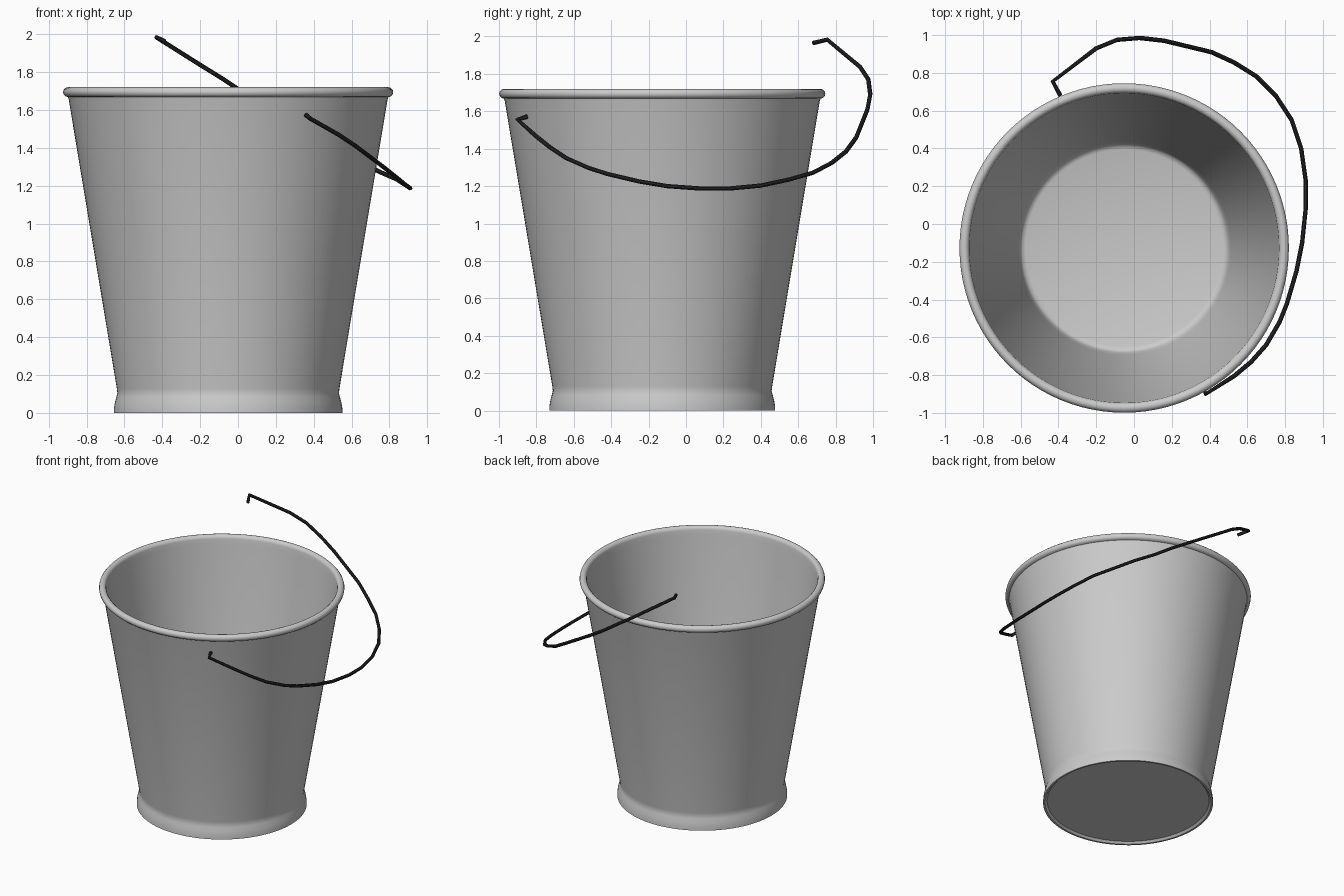
import bpy, math

if "Cube" in bpy.data.objects:
    bpy.data.objects.remove(bpy.data.objects["Cube"])

CX, CY = -0.052, -0.127


def lathe(name, profile, segs=96):
    """Revolve (radius, z) points about the bucket axis; ends at r=0 become poles."""
    verts, faces, rings = [], [], []
    for r, z in profile:
        start = len(verts)
        if r == 0:
            verts.append((CX, CY, z))
            rings.append([start] * segs)
        else:
            for i in range(segs):
                a = 2 * math.pi * i / segs
                verts.append((CX + r * math.cos(a), CY + r * math.sin(a), z))
            rings.append(list(range(start, start + segs)))
    for a, b in zip(rings, rings[1:]):
        for i in range(segs):
            j = (i + 1) % segs
            faces.append(list(dict.fromkeys((a[i], a[j], b[j], b[i]))))
    me = bpy.data.meshes.new(name)
    me.from_pydata(verts, [], faces)
    ob = bpy.data.objects.new(name, me)
    bpy.context.collection.objects.link(ob)
    return ob


def smooth(ob, angle=40):
    bpy.ops.object.select_all(action='DESELECT')
    ob.select_set(True)
    bpy.context.view_layer.objects.active = ob
    bpy.ops.object.shade_smooth_by_angle(angle=math.radians(angle))


# Bucket: underside, flared foot, tapered wall, rolled rim, inner wall, floor
rim = [(0.846 + 0.026 * math.cos(a), 1.694 + 0.026 * math.sin(a))
       for a in (math.radians(d) for d in range(-90, 181, 30))]
profile = ([(0, 0.015), (0.575, 0.015), (0.59, 0.0), (0.604, 0.0),
            (0.603, 0.025), (0.598, 0.055), (0.590, 0.085), (0.585, 0.105),
            (0.588, 0.13), (0.842, 1.655)]
           + rim
           + [(0.817, 1.66), (0.565, 0.13), (0.553, 0.075), (0.542, 0.057),
              (0.522, 0.05), (0, 0.05)])
bucket = lathe("bucket", profile)
smooth(bucket)

# Wire handle swung down to one side, with short hooked ends
path = [(-0.39, 0.68, 1.965), (-0.43, 0.755, 1.983), (-0.2, 0.93, 1.838),
        (-0.09, 0.975, 1.77), (0.03, 0.985, 1.69), (0.16, 0.97, 1.61),
        (0.41, 0.91, 1.46), (0.53, 0.855, 1.385), (0.65, 0.78, 1.325),
        (0.75, 0.68, 1.272), (0.835, 0.55, 1.235), (0.885, 0.4, 1.203),
        (0.909, 0.23, 1.187), (0.909, 0.08, 1.187), (0.89, -0.1, 1.2),
        (0.86, -0.25, 1.225), (0.81, -0.42, 1.265), (0.77, -0.52, 1.297),
        (0.7, -0.64, 1.35), (0.62, -0.73, 1.41), (0.53, -0.805, 1.47),
        (0.38, -0.9, 1.555), (0.36, -0.85, 1.572)]
cu = bpy.data.curves.new("handle", 'CURVE')
cu.dimensions = '3D'
cu.bevel_depth = 0.012
cu.bevel_resolution = 2
cu.use_fill_caps = True
sp = cu.splines.new('POLY')
sp.points.add(len(path) - 1)
for p, co in zip(sp.points, path):
    p.co = (*co, 1)
handle = bpy.data.objects.new("handle", cu)
bpy.context.collection.objects.link(handle)
bpy.ops.object.select_all(action='DESELECT')
handle.select_set(True)
bpy.context.view_layer.objects.active = handle
bpy.ops.object.convert(target='MESH')
handle = bpy.context.view_layer.objects.active
handle.name = "handle"
smooth(handle)

# Dark wire colour
mat = bpy.data.materials.new("dark_wire")
mat.diffuse_color = (0.02, 0.02, 0.022, 1)
mat.use_nodes = True
mat.node_tree.nodes["Principled BSDF"].inputs["Base Color"].default_value = mat.diffuse_color
handle.data.materials.clear()
handle.data.materials.append(mat)
